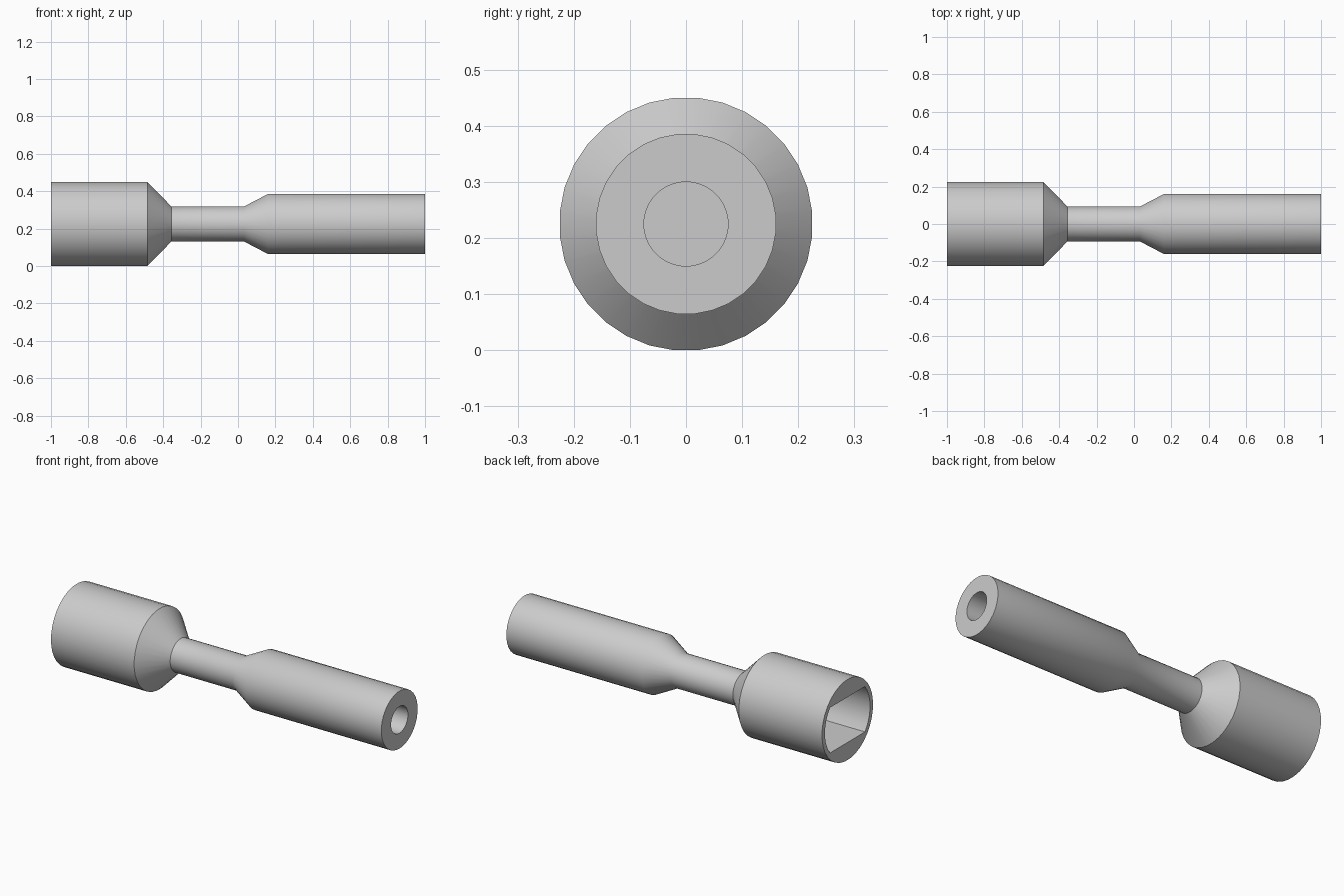
import bpy, bmesh
from math import sin, cos, pi, radians

if "Cube" in bpy.data.objects:
    bpy.data.objects.remove(bpy.data.objects["Cube"], do_unlink=True)

SIDES = 32
STEP = 2 * pi / SIDES
AXIS_Z = 0.225

steel = bpy.data.materials.new("grey steel")
steel.use_nodes = True
grey = (0.6, 0.6, 0.6, 1)
steel.diffuse_color = grey
steel.node_tree.nodes["Principled BSDF"].inputs["Base Color"].default_value = grey


def ring(bm, x, radius, flats=False):
    """Circle across the x axis; flats cuts it level at the top and bottom."""
    limit = radius * sin(3.5 * STEP) if flats else radius
    verts = []
    for i in range(SIDES):
        a = (i + 0.5) * STEP
        z = max(-limit, min(limit, radius * sin(a)))
        verts.append(bm.verts.new((x, radius * cos(a), AXIS_Z + z)))
    return verts


# Section from the socket floor, around the outside, to the floor of the bore
section = [
    (-0.50, 0.20, True), (-1.00, 0.20, True),        # flat-sided socket
    (-1.00, 0.226, False), (-0.485, 0.226, False),   # socket wall
    (-0.355, 0.093, False), (0.03, 0.093, False),    # neck
    (0.16, 0.161, False), (1.00, 0.161, False),      # handle
    (1.00, 0.075, False), (0.50, 0.075, False),      # round bore
]

bm = bmesh.new()
rings = [ring(bm, *point) for point in section]
for a, b in zip(rings, rings[1:]):
    for i in range(SIDES):
        j = (i + 1) % SIDES
        bm.faces.new((a[i], a[j], b[j], b[i]))
bm.faces.new(rings[0])
bm.faces.new(rings[-1])
bmesh.ops.recalc_face_normals(bm, faces=bm.faces)

mesh = bpy.data.meshes.new("socket_driver")
bm.to_mesh(mesh)
bm.free()
mesh.materials.append(steel)
driver = bpy.data.objects.new("socket_driver", mesh)
bpy.context.collection.objects.link(driver)

# Smooth round walls, crisp rims
bpy.ops.object.select_all(action="DESELECT")
driver.select_set(True)
bpy.context.view_layer.objects.active = driver
bpy.ops.object.shade_smooth_by_angle(angle=radians(30))
